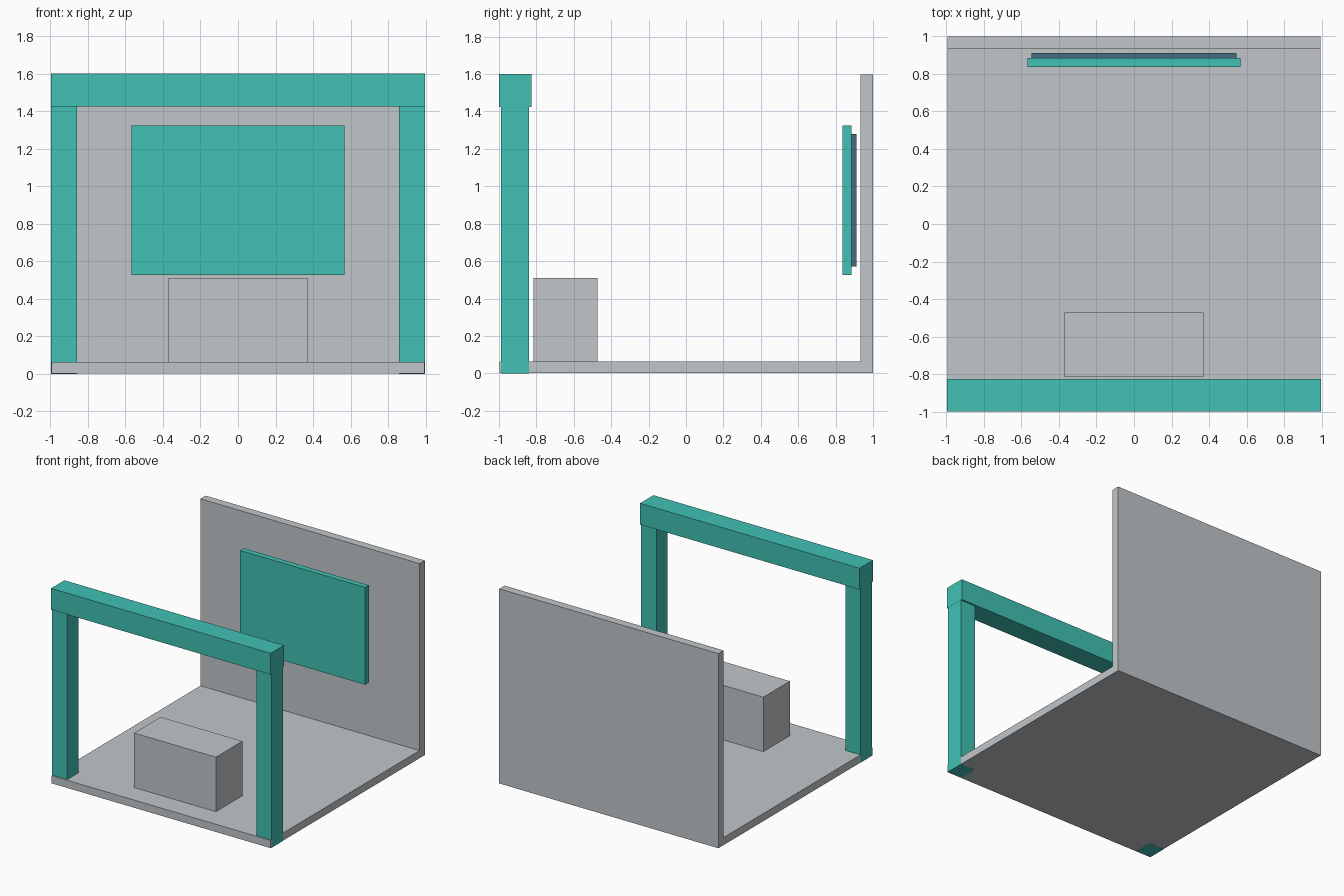
import bpy, bmesh

if "Cube" in bpy.data.objects:
    bpy.data.objects.remove(bpy.data.objects["Cube"])


def material(name, rgb):
    m = bpy.data.materials.new(name)
    m.diffuse_color = (*rgb, 1.0)
    m.use_nodes = True
    m.node_tree.nodes["Principled BSDF"].inputs["Base Color"].default_value = m.diffuse_color
    return m


GREY = material("light grey", (0.54, 0.565, 0.584))
TEAL = material("teal", (0.053, 0.535, 0.455))
SLATE = material("slate blue", (0.06, 0.15, 0.21))


def extrude_profile(name, profile, x0, x1, mat):
    """Extrude a (y, z) outline along x."""
    bm = bmesh.new()
    face = bm.faces.new([bm.verts.new((x0, y, z)) for y, z in profile])
    out = bmesh.ops.extrude_face_region(bm, geom=[face])
    verts = [g for g in out["geom"] if isinstance(g, bmesh.types.BMVert)]
    bmesh.ops.translate(bm, verts=verts, vec=(x1 - x0, 0, 0))
    bmesh.ops.recalc_face_normals(bm, faces=bm.faces)
    mesh = bpy.data.meshes.new(name)
    bm.to_mesh(mesh)
    bm.free()
    mesh.materials.append(mat)
    obj = bpy.data.objects.new(name, mesh)
    bpy.context.collection.objects.link(obj)
    return obj


def box(name, x, y, z, mat):
    profile = [(y[0], z[0]), (y[1], z[0]), (y[1], z[1]), (y[0], z[1])]
    return extrude_profile(name, profile, x[0], x[1], mat)


W = 0.994  # half width of the booth

# Floor and back wall as one L-shaped shell
extrude_profile("floor_and_back_wall",
                [(-0.997, 0.001), (1.0, 0.001), (1.0, 1.597),
                 (0.932, 1.597), (0.932, 0.064), (-0.997, 0.064)],
                -W, W, GREY)

# Front gateway: two posts and a header beam
for side, name in ((-1, "left_post"), (1, "right_post")):
    xs = sorted((side * 0.858, side * (W + 0.001)))
    box(name, xs, (-0.988, -0.84), (0.0, 1.43), TEAL)
box("header_beam", (-W - 0.002, W + 0.002), (-1.0, -0.827), (1.425, 1.6), TEAL)

# Counter block
box("counter", (-0.371, 0.371), (-0.816, -0.472), (0.06, 0.511), GREY)

# Display panel with its smaller backing
box("display_panel", (-0.568, 0.568), (0.837, 0.884), (0.526, 1.324), TEAL)
box("panel_backing", (-0.547, 0.547), (0.884, 0.911), (0.571, 1.28), SLATE)
